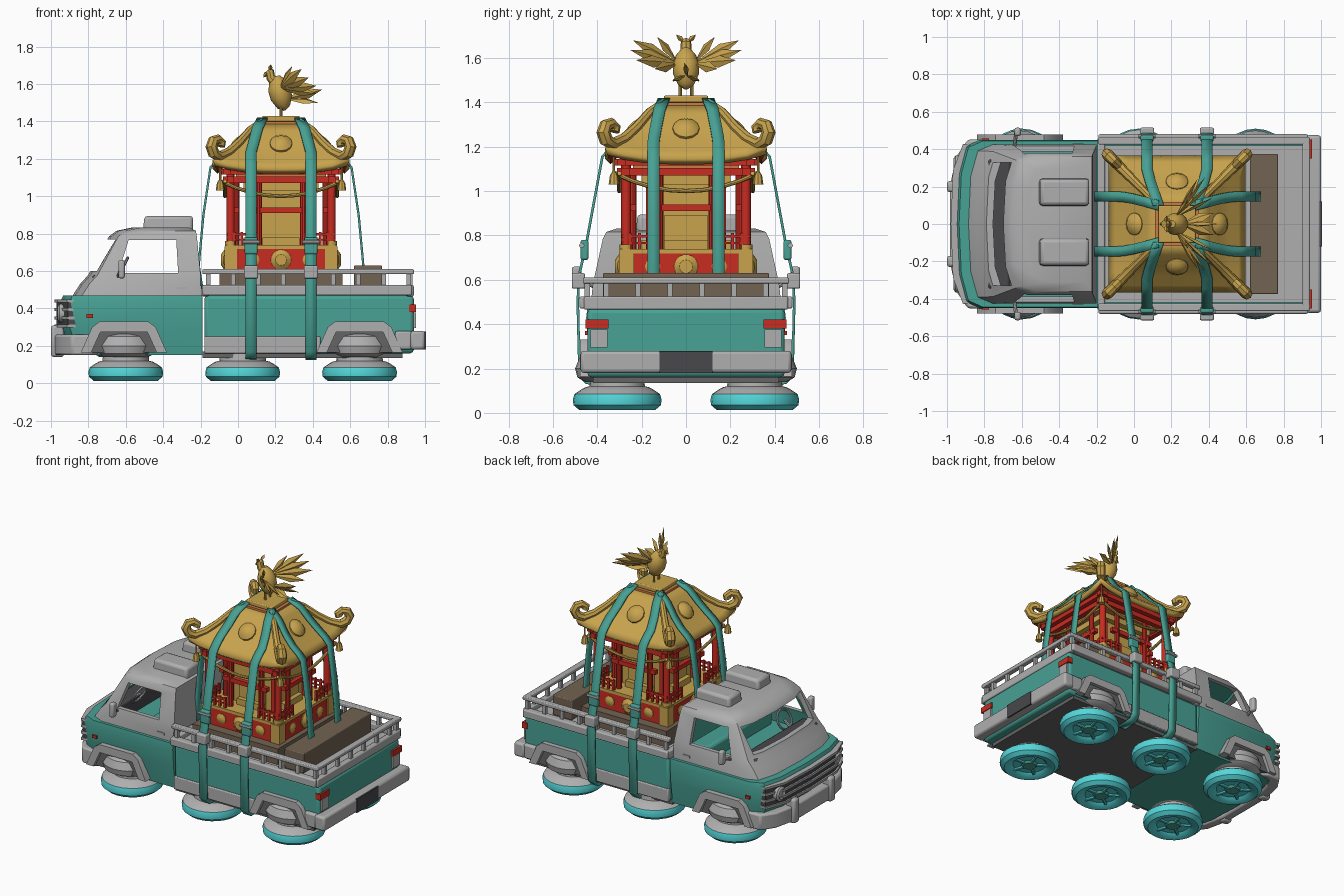
import bpy, bmesh, math
from mathutils import Vector, Matrix

if "Cube" in bpy.data.objects:
    bpy.data.objects.remove(bpy.data.objects["Cube"])

def mat(name, *c):
    m = bpy.data.materials.new(name)
    m.diffuse_color = (*c, 1)
    m.use_nodes = True
    m.node_tree.nodes["Principled BSDF"].inputs["Base Color"].default_value = m.diffuse_color
    return m

TEAL, GREY, DARK = mat("teal", .065, .36, .30), mat("grey", .43, .43, .43), mat("dark_grey", .065, .065, .07)
GOLD, RED, BROWN = mat("gold", .58, .37, .075), mat("red", .58, .025, .015), mat("brown", .17, .125, .085)
GLOW, ORANGE, UNDER = mat("turquoise", .09, .68, .70), mat("orange", .6, .2, .06), mat("underbody_grey", .13, .13, .13)

def add(name, verts, faces, m, bevel=0, recalc=True):
    bm = bmesh.new()
    vs = [bm.verts.new(v) for v in verts]
    for f in faces:
        bm.faces.new([vs[i] for i in f])
    bmesh.ops.remove_doubles(bm, verts=bm.verts, dist=1e-5)
    if recalc:
        bmesh.ops.recalc_face_normals(bm, faces=bm.faces)
    me = bpy.data.meshes.new(name)
    bm.to_mesh(me)
    bm.free()
    ob = bpy.data.objects.new(name, me)
    bpy.context.collection.objects.link(ob)
    me.materials.append(m)
    if bevel:
        b = ob.modifiers.new("bevel", 'BEVEL')
        b.width, b.segments = bevel, 2
    return ob

def loft(name, rings, m, bevel=0):
    n = len(rings[0])
    faces = [(r*n+i, r*n+(i+1) % n, (r+1)*n+(i+1) % n, (r+1)*n+i) for r in range(len(rings)-1) for i in range(n)]
    faces += [tuple(range(n)), tuple(range((len(rings)-1)*n, len(rings)*n))]
    return add(name, [v for r in rings for v in r], faces, m, bevel)

def box(name, x0, x1, y0, y1, z0, z1, m, bevel=0):
    return loft(name, [[(x0, y0, z), (x1, y0, z), (x1, y1, z), (x0, y1, z)] for z in (z0, z1)], m, bevel)

def prism(name, xz, y0, y1, m, bevel=0):
    return loft(name, [[(x, y, z) for x, z in xz] for y in (y0, y1)], m, bevel)

def lathe(name, prof, loc, m, n=24, axis='Z'):
    ob = loft(name, [[(r*math.cos(i*math.tau/n), r*math.sin(i*math.tau/n), z) for i in range(n)] for r, z in prof], m)
    turn = {'Z': Matrix(), 'X': Matrix.Rotation(-math.pi/2, 4, 'Y'), 'Y': Matrix.Rotation(math.pi/2, 4, 'X')}[axis]
    ob.data.transform(Matrix.Translation(loc) @ turn)
    return ob

def tube(name, pts, r, m, radii=None):
    cu = bpy.data.curves.new(name, 'CURVE')
    cu.dimensions, cu.bevel_depth, cu.bevel_resolution, cu.use_fill_caps = '3D', r, 2, True
    sp = cu.splines.new('POLY')
    sp.points.add(len(pts)-1)
    for i, p in enumerate(pts):
        sp.points[i].co = (*p, 1)
        sp.points[i].radius = radii[i] if radii else 1
    ob = bpy.data.objects.new(name, cu)
    bpy.context.collection.objects.link(ob)
    cu.materials.append(m)
    bpy.ops.object.select_all(action='DESELECT')
    ob.select_set(True)
    bpy.context.view_layer.objects.active = ob
    bpy.ops.object.convert(target='MESH')
    return bpy.context.view_layer.objects.active

def ribbon(name, pts, side, m):
    s = Vector(side)
    v = [Vector(p)+k*s for p in pts for k in (-1, 1)]
    ob = add(name, v, [(2*i, 2*i+1, 2*i+3, 2*i+2) for i in range(len(pts)-1)], m)
    so = ob.modifiers.new("thick", 'SOLIDIFY')
    so.thickness, so.offset = .012, 0

def plan(z, xf, xr, h):   # horizontal outline of the cab, rounded at the nose
    half = [(xr, h), (xf+.13, h), (xf+.05, h*.92), (xf+.012, h*.6)]
    return [(x, y, z) for x, y in half + [(xf, 0)] + [(x, -y) for x, y in half[::-1]]]

# --- truck body
loft("cab_lower", [plan(*p) for p in ((.15, -.9, -.19, .42), (.3, -.95, -.19, .44), (.43, -.955, -.19, .45), (.468, -.935, -.19, .445))], TEAL)
cab = loft("cab_upper", [plan(*p) for p in ((.46, -.89, -.2, .425), (.53, -.845, -.2, .425), (.58, -.80, -.2, .42),
           (.785, -.69, -.22, .375), (.815, -.65, -.225, .36), (.832, -.57, -.26, .31))], GREY)
cab.data.materials.append(TEAL)
cavity = loft("cab_cavity", [plan(*p) for p in ((.44, -.84, -.25, .40), (.58, -.765, -.25, .39), (.785, -.65, -.26, .345))], GREY)
cavity.data.materials.append(TEAL)
for p in cavity.data.polygons:
    p.material_index = 1
cutters = [cavity, box("windscreen_cutter", -.97, -.55, -.33, .33, .60, .768, GREY),
           prism("side_window_cutter", [(-.64, .59), (-.32, .59), (-.33, .765), (-.585, .765)], -.6, .6, GREY)]
for c in cutters:
    b = cab.modifiers.new("cut", 'BOOLEAN')
    b.operation, b.object = 'DIFFERENCE', c
    bpy.context.view_layer.objects.active = cab
    bpy.ops.object.modifier_apply(modifier=b.name)
    bpy.data.objects.remove(c)
box("dashboard", -.78, -.66, -.35, .35, .46, .58, DARK, .015)
box("seat", -.42, -.28, -.36, .36, .46, .57, TEAL, .02)
tube("steering_wheel", [(-.62+.03*math.sin(a), -.2+.07*math.cos(a), .61+.06*math.sin(a)) for a in [i*math.tau/12 for i in range(13)]], .008, GREY)
tube("steering_column", [(-.7, -.2, .54), (-.62, -.2, .61)], .01, GREY)
for y in (.17, -.15):
    loft("roof_pod", [[(x0, y-h, z), (-.24, y-h, z), (-.24, y+h, z), (x0, y+h, z)] for x0, h, z in ((-.51, .075, .80), (-.5, .07, .895))], GREY, .018)
box("bed_side", -.18, .94, -.445, .445, .16, .47, TEAL, .02)
box("chassis", -.19, .88, -.42, .42, .135, .17, UNDER)

# --- load bed with railing
box("bed_floor", -.17, .92, -.42, .42, .46, .49, GREY)
for s in (-1, 1):
    box("bed_rim", -.19, .93, s*.455-.025, s*.455+.025, .47, .525, GREY, .008)
    for i in range(9):
        x = -.16 + i*.134
        box("rail_post", x-.012, x+.012, s*.445-.012, s*.445+.012, .52, .59, GREY)
    box("side_rail", -.19, .94, s*.445-.02, s*.445+.02, .583, .61, GREY, .006)
for x in (-.175, .92):
    box("bed_end_rim", x-.02, x+.02, -.46, .46, .465, .525, GREY, .008)
box("back_rail", .9, .94, -.45, .45, .583, .61, GREY, .006)
for i in range(6):
    box("back_rail_post", .908, .932, -.36+i*.144-.012, -.36+i*.144+.012, .52, .59, GREY)
box("cargo_crate", .62, .77, -.375, .375, .49, .63, BROWN, .006)

# --- arches, skirts, lamps, mirrors on both sides
for s in (-1, 1):
    for cx in (-.61, .65):
        out = [(-.23, .165), (-.17, .30), (-.13, .33), (.13, .33), (.17, .30), (.23, .165)]
        inn = [(.175, .165), (.125, .275), (-.125, .275), (-.175, .165)]
        prism("wheel_arch", [(cx+x, z) for x, z in out+inn], s*.41, s*.478, GREY)
        prism("arch_inside", [(cx+x, z) for x, z in inn], s*.41, s*.453, UNDER)
        lathe("hover_cover", [(.13, .14), (.165, .16), (.175, .2), (.155, .25), (.1, .28)], (cx, s*.325, 0), GREY)
    box("side_skirt", -.18, .44, s*.43, s*.456, .16, .25, GREY, .006)
    box("tail_lamp", .915, .953, s*.35, s*.452, .38, .42, RED)
    box("reverse_lamp", .92, .951, s*.355, s*.43, .295, .377, GREY)
    box("side_lamp", -.81, -.775, s*.44, s*.456, .35, .37, RED)
    box("door_handle", -.33, -.27, s*.41, s*.43, .5, .515, GREY)
    box("mirror", -.64, -.605, s*.47, s*.515, .56, .66, GREY, .012)
    tube("mirror_arm", [(-.64, s*.41, .57), (-.63, s*.49, .6)], .01, GREY)
    lathe("head_lamp", [(.05, -.01), (.05, .035), (.035, .045), (.025, .035)], (-.92, s*.315, .375), GREY, 16, 'X')
    box("bumper_upright", -1, -.93, s*.2-.03, s*.2+.03, .14, .31, GREY, .015)
    box("rear_bumper_end", .84, .93, s*.38, s*.47, .18, .28, GREY, .012)

# --- front and rear ends
def nose(z, d):
    half = [(-.87, .42), (-.905-d*.5, .41+d), (-.95-d, .27+d), (-.962-d, 0)]
    return [(x, y, z) for x, y in half + [(x, -y) for x, y in half[2::-1]]]
loft("grille", [nose(z, .008) for z in (.305, .44)], DARK)
for z in (.305, .35, .395, .44):
    loft("grille_bar", [nose(z+k, .018) for k in (-.008, .008)], GREY)
bump = [(-.79, .455), (-.89, .45), (-.95, .36), (-.985, .2), (-.985, -.2), (-.95, -.36), (-.89, -.45), (-.79, -.455)]
inner = [(x*.93, y*.9) for x, y in bump[::-1]]
loft("front_bumper", [[(x, y, z) for x, y in bump+inner] for z in (.15, .26)], GREY, .012)
box("rear_bumper", .92, 1.0, -.475, .475, .18, .28, GREY, .015)
box("number_plate", .99, 1.004, -.12, .12, .18, .277, DARK)

# --- six hover discs, glowing below and grey on top
for x in (-.6, .025, .65):
    for s in (-1, 1):
        y = s*.31
        ring = [(.11, .035), (.13, .018), (.17, .012), (.197, .035), (.2, .06), (.193, .085), (.11, .085)]
        lathe("hover_ring", ring, (x, y, 0), GLOW)
        lathe("hover_hub", [(.193, .085), (.165, .104), (.145, .115), (.125, .12), (.12, .165)], (x, y, 0), GREY)
        lathe("hover_nozzle", [(.045, .02), (.06, .04)], (x, y, 0), TEAL, 12)
        lathe("hover_disc", [(.12, .04), (.12, .06)], (x, y, 0), GLOW)
        for i in range(5):
            a = i*math.tau/5
            tube("hover_spoke", [(x+r*math.cos(a), y+r*math.sin(a), .033) for r in (.05, .13)], .012, GLOW)

# --- shrine, built around its own axis and repeated on four sides
C = Matrix.Translation((.23, 0, 0))
def place(ob, k=0):
    ob.matrix_world = C @ Matrix.Rotation(k*math.pi/2, 4, 'Z')

place(box("shrine_plinth", -.33, .33, -.36, .36, .49, .6, BROWN))
place(box("shrine_base", -.295, .295, -.295, .295, .59, .735, RED))
place(box("base_deck", -.3, .3, -.3, .3, .718, .738, GOLD))
place(box("hall", -.16, .16, -.16, .16, .73, 1.12, GOLD))
place(box("bracket_tier", -.2, .2, -.2, .2, 1.03, 1.07, GOLD))
place(box("upper_tier", -.24, .24, -.24, .24, 1.07, 1.15, ORANGE))
prof = [(.10, 1.40), (.165, 1.35), (.225, 1.275), (.28, 1.22), (.33, 1.18), (.365, 1.145)]
V, F = [], []
for k in range(4):
    R, o = Matrix.Rotation(k*math.pi/2, 3, 'Z'), len(V)
    for j, (h, z) in enumerate(prof):
        V += [R @ Vector((h*s/4, -h, z+.05*abs(s/4)**3*(j/5)**2)) for s in range(-4, 5)]
    F += [(o+j*9+i, o+j*9+9+i, o+j*9+10+i, o+j*9+1+i) for j in range(5) for i in range(8)]
roof = add("shrine_roof", V, F, GOLD, recalc=False)
roof.data.materials.append(RED)
so = roof.modifiers.new("thick", 'SOLIDIFY')
so.thickness, so.offset, so.material_offset = .035, -1, 1
place(roof)
place(box("roof_neck", -.118, .118, -.118, .118, 1.34, 1.40, ORANGE))
place(box("roof_cap", -.1, .1, -.1, .1, 1.4, 1.43, GOLD, .006))
curl = [(.1, 1.40), (.165, 1.355), (.225, 1.285), (.28, 1.235), (.33, 1.212), (.36, 1.23), (.372, 1.265), (.362, 1.297), (.338, 1.305), (.32, 1.288), (.325, 1.268)]
for k in range(4):
    place(tube("roof_ridge", [(d, -d, z) for d, z in curl], .029, GOLD, [.7, .7, .8, .9, 1, 1.1, 1.1, 1, .9, .9, .9]), k)
    med = lathe("roof_medallion", [(.06, 0), (.06, .015), (.035, .035), (.01, .04)], (0, 0, 0), GOLD, 12)
    med.data.transform(Matrix.Translation((0, -.22, 1.275)) @ Matrix.Rotation(.78, 4, 'X'))
    place(med, k)
    place(lathe("base_medallion", [(.055, 0), (.055, .012), (.03, .03)], (0, -.29, .66), GOLD, 12, 'Y'), k)
    for s in (-1, 1):
        place(box("base_corner_plate", s*.235, s*.303, -.303, -.28, .6, .73, GOLD), k)
        place(lathe("base_stud", [(.035, 0), (.035, .01), (.015, .02)], (s*.15, -.29, .66), GOLD, 10, 'Y'), k)
        place(lathe("gate_post", [(.018, .735), (.018, 1.1)], (s*.12, -.24, 0), RED, 10), k)
        place(box("inner_post", s*.15, s*.18, -.18, -.15, .73, 1.1, RED), k)
        place(box("fence_rail", s*.13, s*.29, -.29, -.278, .79, .803, RED), k)
        place(box("fence_lower_rail", s*.13, s*.29, -.288, -.28, .762, .77, RED), k)
        for x in (.13, .17, .21, .25):
            place(box("fence_post", s*x-.007, s*x+.007, -.291, -.277, .735, .81, RED), k)
    place(box("gate_beam", -.17, .17, -.255, -.225, .91, .94, RED), k)
    place(box("gate_step", -.1, .1, -.2, -.15, .738, .78, GOLD), k)
    place(box("hall_door", -.1, .1, -.168, -.15, .78, .89, GOLD), k)
    place(lathe("corner_column", [(.022, .735), (.022, 1.12)], (.27, -.27, 0), RED, 12), k)
    place(lathe("column_foot", [(.03, .735), (.03, .76)], (.27, -.27, 0), GOLD, 12), k)
    place(box("eave_beam", -.31, .31, -.29, -.255, 1.07, 1.105, RED), k)
    place(box("upper_eave_beam", -.32, .32, -.31, -.27, 1.115, 1.145, RED), k)
    place(tube("garland", [(x*.08, -.3, 1.0+.005*x*x) for x in range(-4, 5)], .01, GOLD), k)
    place(lathe("corner_tassel", [(.024, 1.03), (.018, 1.07), (.006, 1.09), (.005, 1.17)], (.325, -.325, 0), GOLD, 8), k)

# --- golden bird on the roof
X = .23
bird = lathe("bird_body", [(.005, -.1), (.035, -.08), (.058, -.03), (.06, .02), (.045, .06), (.02, .09)], (0, 0, 0), GOLD, 12)
bird.data.transform(Matrix.Translation((X-.005, 0, 1.555)) @ Matrix.Rotation(-.25, 4, 'Y'))
tube("bird_neck", [(X-.02, 0, 1.6), (X-.055, 0, 1.635), (X-.06, 0, 1.665), (X-.07, 0, 1.675)], .03, GOLD, [1.2, .8, .8, .7])

def blade(name, p0, p1, w, normal):
    p0, p1, n = Vector(p0), Vector(p1), Vector(normal).normalized()
    side, mid = (p1-p0).cross(n).normalized()*w, p0.lerp(p1, .6)
    add(name, [p0, mid+side, mid+n*.012, mid-side, mid-n*.012, p1], [(0, i, i % 4+1) for i in range(1, 5)] + [(5, i % 4+1, i) for i in range(1, 5)], GOLD)

blade("bird_beak", (X-.06, 0, 1.675), (X-.095, 0, 1.635), .014, (0, 1, 0))
for s in (-1, 1):
    tube("bird_leg", [(X, s*.025, 1.43), (X, s*.025, 1.5)], .008, GOLD)
    blade("bird_crest", (X-.06, 0, 1.665), (X-.055, s*.045, 1.705), .012, (1, 0, 0))
    for x, y, z, w in ((.29, .13, 1.695, .02), (.34, .24, 1.68, .028), (.38, .25, 1.635, .028), (.42, .225, 1.59, .028), (.42, .14, 1.55, .026)):
        blade("bird_wing_feather", (X-.01, s*.035, 1.575), (x, s*y, z), w, (1, -s*.5, .2))
    blade("bird_tail_side", (X+.02, 0, 1.52), (.43, s*.06, 1.5), .028, (0, s*.6, 1))
blade("bird_tail", (X+.02, 0, 1.52), (.45, 0, 1.57), .03, (0, 1, .3))

# --- tie-down straps with buckles
for s in (-1, 1):
    for t in (-1, 1):
        cx = X + t*.16
        ribbon("side_strap", [(X+t*.1, s*.1, 1.415), (X+t*.125, s*.175, 1.365), (X+t*.145, s*.235, 1.29), (cx, s*.29, 1.235), (cx, s*.34, 1.195), (cx, s*.377, 1.155),
               (cx, s*.45, .76), (cx, s*.482, .62), (cx, s*.488, .5), (cx, s*.48, .17), (cx, s*.45, .135), (cx, s*.34, .13)], (.029, 0, 0), TEAL)
        box("strap_buckle", cx-.038, cx+.038, s*.455, s*.515, .56, .63, GREY, .008)
        box("strap_ratchet", cx-.035, cx+.035, s*.44, s*.475, .69, .78, TEAL, .008)
        tube("ratchet_bar", [(cx-.045, s*.47, .755), (cx+.045, s*.47, .755)], .012, GREY)
        ribbon("long_strap", [(X+t*.1, s*.1, 1.415), (X+t*.175, s*.12, 1.365), (X+t*.235, s*.135, 1.29), (X+t*.29, s*.145, 1.235), (X+t*.34, s*.147, 1.195),
               (X+t*.377, s*.147, 1.155), (X+t*.415, s*.147, .9), (X+t*.44, s*.147, .63), (X+t*.42, s*.147, .5)], (0, .027, 0), TEAL)

# --- smooth shading with sharp edges kept
bpy.ops.object.select_all(action='SELECT')
bpy.context.view_layer.objects.active = cab
bpy.ops.object.shade_smooth_by_angle(angle=math.radians(35))
